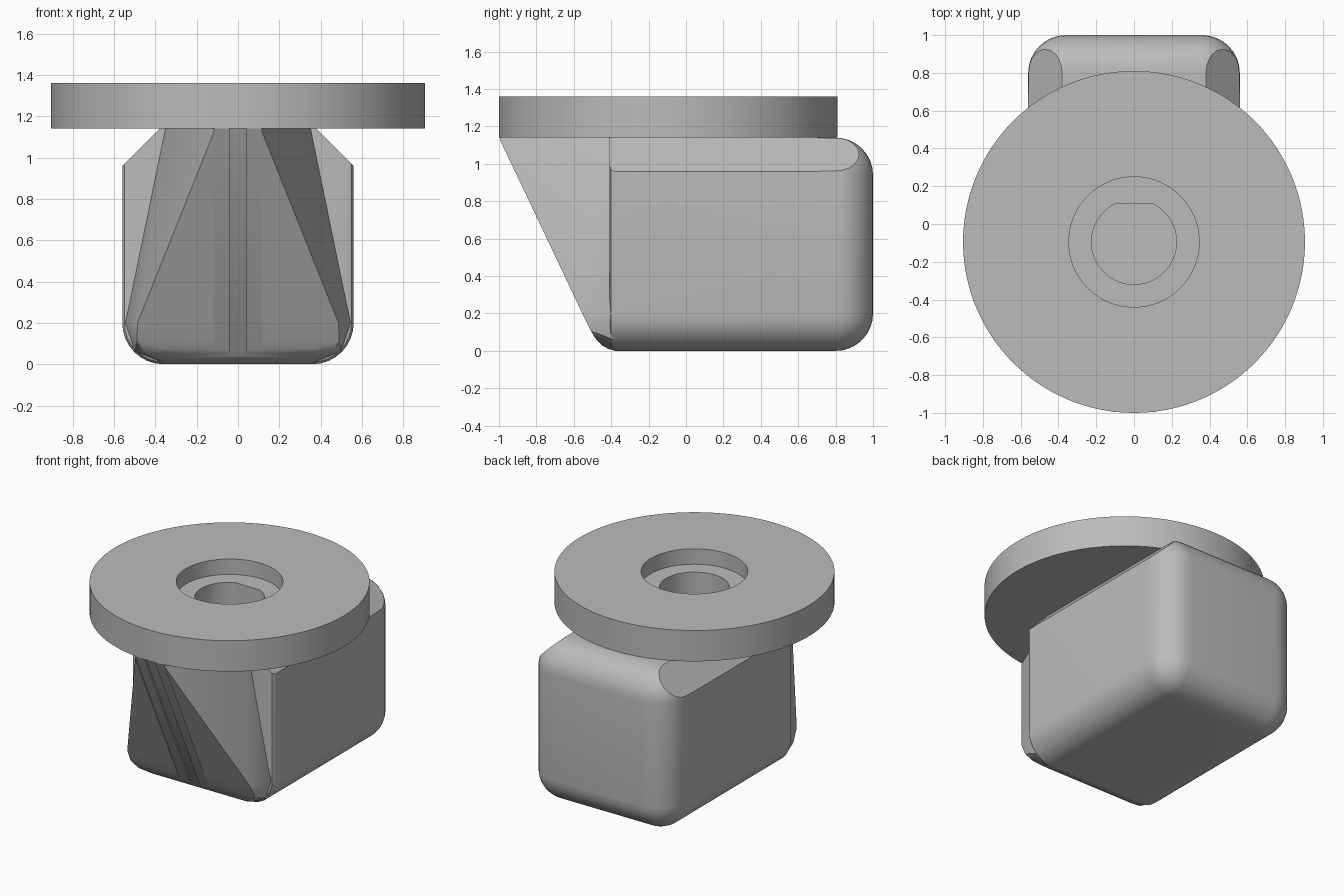
import bpy, bmesh, math
from mathutils import Matrix, Vector

cube = bpy.data.objects.get("Cube")
if cube:
    bpy.data.objects.remove(cube, do_unlink=True)

GREY = (0.5, 0.5, 0.5, 1.0)
grey = bpy.data.materials.new("plain grey")
grey.use_nodes = True
grey.diffuse_color = GREY
grey.node_tree.nodes["Principled BSDF"].inputs["Base Color"].default_value = GREY

TOP = 1.14          # underside of the disc
CENTRE_Y = -0.095   # axis of the disc and shaft
HALF, R = 0.56, 0.2  # half width and corner radius of the body


def make(name, bm):
    bmesh.ops.recalc_face_normals(bm, faces=bm.faces[:])
    mesh = bpy.data.meshes.new(name)
    bm.to_mesh(mesh)
    bm.free()
    mesh.materials.append(grey)
    obj = bpy.data.objects.new(name, mesh)
    bpy.context.collection.objects.link(obj)
    return obj


def hull(points):
    bm = bmesh.new()
    for p in points:
        bm.verts.new(p)
    bmesh.ops.remove_doubles(bm, verts=bm.verts[:], dist=0.0005)
    res = bmesh.ops.convex_hull(bm, input=bm.verts[:])
    loose = [v for v in bm.verts if not v.link_faces]
    bmesh.ops.delete(bm, geom=loose, context='VERTS')
    bmesh.ops.dissolve_limit(bm, angle_limit=0.01, verts=bm.verts[:], edges=bm.edges[:])
    return bm


def mirrored(points):
    return [(s * x, y, z) for x, y, z in points for s in (1, -1)]


def prism(outline, z0, z1):
    bm = bmesh.new()
    face = bm.faces.new([bm.verts.new((x, y, z0)) for x, y in outline])
    ext = bmesh.ops.extrude_face_region(bm, geom=[face])
    moved = [g for g in ext["geom"] if isinstance(g, bmesh.types.BMVert)]
    bmesh.ops.translate(bm, verts=moved, vec=(0, 0, z1 - z0))
    return bm


def circle(radius, n, flat=10.0):
    return [(radius * math.cos(2 * math.pi * i / n),
             min(CENTRE_Y + radius * math.sin(2 * math.pi * i / n), flat))
            for i in range(n)]


def activate(obj):
    bpy.ops.object.select_all(action='DESELECT')
    obj.select_set(True)
    bpy.context.view_layer.objects.active = obj


def cut(obj, cutter):
    mod = obj.modifiers.new("cut", 'BOOLEAN')
    mod.operation, mod.solver, mod.object = 'DIFFERENCE', 'EXACT', cutter
    activate(obj)
    bpy.ops.object.modifier_apply(modifier=mod.name)


# Body: rounded box, round at the back and below, chamfered along the top sides
ball = bmesh.new()
bmesh.ops.create_uvsphere(ball, u_segments=32, v_segments=16, radius=R)
pts = [(v.co.x + s * (HALF - R), v.co.y + 1 - R, v.co.z + z)
       for v in ball.verts for s in (1, -1) for z in (R, TOP - R)]
ball.free()
for y, inset in ((-0.38, 0), (-0.40, 0.01), (-0.41, 0.035)):
    r = R - inset
    for i in range(9):
        a = math.pi / 2 * i / 8
        pts += mirrored([(HALF - R + r * math.cos(a), y, R - r * math.sin(a))])
    pts += mirrored([(HALF - inset, y, TOP)])
bm = hull(pts)
for s in (1, -1):
    bmesh.ops.bisect_plane(bm, geom=bm.verts[:] + bm.edges[:] + bm.faces[:],
                           plane_co=(s * HALF, 0, 0.96), plane_no=(s, 0, 1),
                           clear_outer=True)
    bmesh.ops.holes_fill(bm, edges=[e for e in bm.edges if e.is_boundary], sides=0)
body = make("body", bm)

# Pointer: wedge that leans forward and narrows towards the rim of the disc
pointer = make("pointer", hull(mirrored([
    (0.11, -1.0, TOP), (0.355, -0.40, TOP), (0.355, -0.37, TOP),
    (0.486, -0.554, 0.2), (0.49, -0.51, 0.11), (0.45, -0.475, 0.055),
    (0.36, -0.49, 0.075), (0.36, -0.45, 0.03), (0.36, -0.41, 0.008),
    (0.36, -0.35, 0.0), (0.544, -0.41, 0.2), (0.55, -0.37, 0.2),
    (0.50, -0.39, 0.06), (0.50, -0.37, 0.06)])))

# Shallow indicator grooves down the slanted front
for half, depth in ((0.115, 0.006), (0.04, 0.018)):
    line = [(y + depth, z) for y, z in ((-1.0, TOP), (-0.46, 0.0))]
    (ya, za), (yb, zb) = line
    yc, zc = yb + 0.0474, zb - 0.1
    cutter = make("groove_cutter", hull(mirrored([
        (half, ya, za), (half, yc, zc), (half, -1.3, za), (half, -1.3, zc)])))
    cut(pointer, cutter)
    bpy.data.objects.remove(cutter, do_unlink=True)

# Disc with a round recess
disc = make("disc", prism(circle(0.905, 128), TOP, 1.36))
recess = make("recess_cutter", prism(circle(0.345, 64), 1.25, 1.5))
cut(disc, recess)

# Shaft hole with one flat side, running down into the body
outline = circle(0.225, 64)
flat = 0.105
outline = [p for p in outline if p[1] < flat - 0.002]
reach = math.sqrt(0.225 ** 2 - (flat - CENTRE_Y) ** 2)
gap = max(range(len(outline)),
          key=lambda i: (Vector(outline[i]) - Vector(outline[i - 1])).length)
outline[gap:gap] = [(reach, flat), (-reach, flat)]
shaft = make("shaft_cutter", prism(outline, 0.5, 1.6))
for part in (disc, body):
    cut(part, shaft)
for cutter in (recess, shaft):
    bpy.data.objects.remove(cutter, do_unlink=True)

# Smooth shading with sharp edges kept
for part in (body, pointer, disc):
    activate(part)
    bpy.ops.object.shade_smooth_by_angle(angle=math.radians(25))
